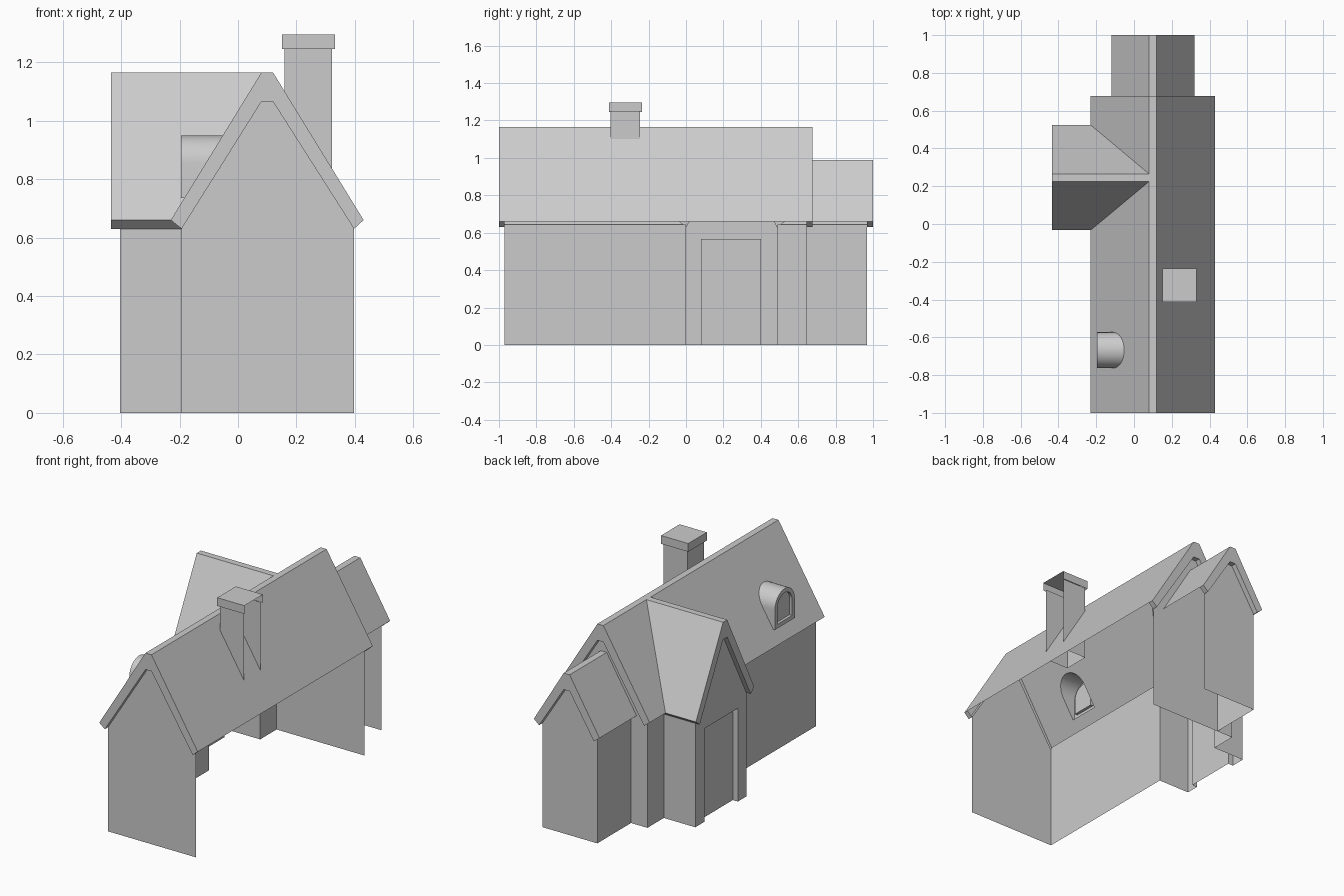
import bpy, bmesh, math

if "Cube" in bpy.data.objects:
    bpy.data.objects.remove(bpy.data.objects["Cube"])


def make(name, faces, hole=None):
    """Object from a list of polygons (each a list of points); hole = (outer, inner) loops to fill."""
    bm = bmesh.new()
    for f in faces:
        bm.faces.new([bm.verts.new(p) for p in f])
    if hole:
        edges = []
        for loop in hole:
            vs = [bm.verts.new(p) for p in loop]
            edges += [bm.edges.new((vs[i - 1], vs[i])) for i in range(len(vs))]
        bmesh.ops.triangle_fill(bm, edges=edges, use_beauty=True)
    bmesh.ops.remove_doubles(bm, verts=bm.verts, dist=0.0005)
    bmesh.ops.recalc_face_normals(bm, faces=bm.faces)
    me = bpy.data.meshes.new(name)
    bm.to_mesh(me)
    bm.free()
    ob = bpy.data.objects.new(name, me)
    bpy.context.collection.objects.link(ob)
    return ob


def strip(a, b, close=False):
    return [[a[i - 1], a[i], b[i], b[i - 1]] for i in range(0 if close else 1, len(a))]


def gable_end(name, outer, inner, edge, wall, swap=False, door=None):
    """Roof trim at depth 'edge' and the gable wall set back at depth 'wall'."""
    def at(pts, d):
        return [(d, u, z) if swap else (u, d, z) for u, z in pts]
    o0, i0, i1, o1 = at(outer, edge), at(inner, edge), at(inner, wall), at(outer, wall)
    trim = strip(o0, i0) + strip(i0, i1)
    trim += [[o0[k], o1[k], i1[k], i0[k]] for k in (0, -1)]
    make(name + "_trim", trim)
    foot = [(inner[-1][0], 0)]
    if door:
        a, b, h = door
        foot += [(b, 0), (b, h), (a, h), (a, 0)]
    foot.append((inner[0][0], 0))
    make(name + "_wall", [at(inner + foot, wall)])


E, B, H, HA = 0.66, 0.63, 1.165, 0.99    # eave, trim bottom, ridge heights
main_o = [(-.23, E), (.08, H), (.12, H), (.43, E)]
main_i = [(-.193, B), (.08, 1.065), (.12, 1.065), (.397, B)]
annex_o = [(-.12, E), (.08, HA), (.12, HA), (.32, E)]
annex_i = [(-.083, B), (.08, .89), (.12, .89), (.285, B)]
porch_o = [(-.033, E), (.225, H), (.265, H), (.525, E)]
porch_i = [(0, B), (.225, 1.06), (.265, 1.06), (.488, B)]

# gable ends
gable_end("front_gable", main_o, main_i, -1, -.97)
gable_end("back_gable", main_o, main_i, .677, .645)
gable_end("annex_gable", annex_o, annex_i, 1, .968)
gable_end("porch_gable", porch_o, porch_i, -.434, -.404, True, (.08, .40, .565))


def roof_x(z):
    return -.23 + (z - E) * .31 / (H - E)


def arch(r, base, fx):
    """Arched dormer outline; fx gives x from z."""
    pts = [(-.668 - r, base)]
    pts += [(-.668 - r * math.cos(math.pi * k / 16), .855 + r * math.sin(math.pi * k / 16))
            for k in range(17)]
    pts.append((-.668 + r, base))
    return [(fx(z), y, z) for y, z in pts]


# main roof sheets, left slope opened for the dormer and the porch
make("main_roof",
     [[(.12, -1, H), (.12, .677, H), (.43, .677, E), (.43, -1, E)],
      [(.08, -1, H), (.12, -1, H), (.12, .677, H), (.08, .677, H)],
      [(.08, .265, H), (.08, .677, H), (-.23, .677, E), (-.23, .525, E)]])
make("main_roof_left", [],
     ([(-.23, -1, E), (.08, -1, H), (.08, .225, H), (-.23, -.033, E)], arch(.095, .735, roof_x)))

# porch roof
make("porch_roof",
     [[(-.434, -.033, E), (-.434, .225, H), (.08, .225, H), (-.23, -.033, E)],
      [(-.434, .225, H), (-.434, .265, H), (.08, .265, H), (.08, .225, H)],
      [(-.434, .525, E), (-.434, .265, H), (.08, .265, H), (-.23, .525, E)]])

# annex roof
make("annex_roof", strip([(x, .645, z) for x, z in annex_o], [(x, 1, z) for x, z in annex_o]))

# sloping boards under the eaves
make("eave_boards",
     [[(-.23, a, E), (-.23, b, E), (-.193, d, B), (-.193, c, B)]
      for a, b, c, d in ((-1, -.033, -1, 0), (.525, .677, .488, .677))]
     + [[(-.12, .645, E), (-.12, 1, E), (-.083, 1, B), (-.083, .645, B)]]
     + [[(-.434, a, E), (-.23, a, E), (-.193, b, B), (-.434, b, B)]
        for a, b in ((-.033, 0), (.525, .488))])

# side walls (the right-hand side of the house is open)
def wall(name, a, b, top=.645):
    make(name, [[(*a, 0), (*b, 0), (*b, top), (*a, top)]])


wall("left_wall_front", (-.193, -.97), (-.193, 0))
wall("left_wall_back", (-.193, .488), (-.193, .645))
wall("annex_left_wall", (-.083, .645), (-.083, .968))
wall("porch_front_wall", (-.404, 0), (-.193, 0))
wall("porch_back_wall", (-.404, .488), (-.193, .488))

# recessed door
frame = [(.08, 0), (.08, .565), (.40, .565), (.40, 0)]
f0, f1 = ([(x, y, z) for y, z in frame] for x in (-.404, -.37))
make("door", strip(f0, f1) + [f1])

# arched dormer with recessed pane
back = arch(.095, .735, roof_x)
front = arch(.095, .735, lambda z: -.195)
rim = arch(.07, .76, lambda z: -.195)
pane = arch(.07, .76, lambda z: -.178)
dormer = make("dormer", strip(back, front, True) + strip(front, rim, True)
              + strip(rim, pane, True) + [pane])
bpy.context.view_layer.objects.active = dormer
dormer.select_set(True)
bpy.ops.object.shade_smooth_by_angle(angle=math.radians(30))


# chimney, open towards the right
def open_box(name, x0, x1, y0, y1, z0, z1, top):
    p = [(x1, y0), (x0, y0), (x0, y1), (x1, y1)]
    lo, hi = ([(x, y, z) for x, y in p] for z in (z0, z1))
    make(name, strip(lo, hi) + ([hi] if top else []))


open_box("chimney_stack", .16, .322, -.403, -.245, .79, 1.25, False)
open_box("chimney_cap", .15, .332, -.413, -.235, 1.245, 1.295, True)
